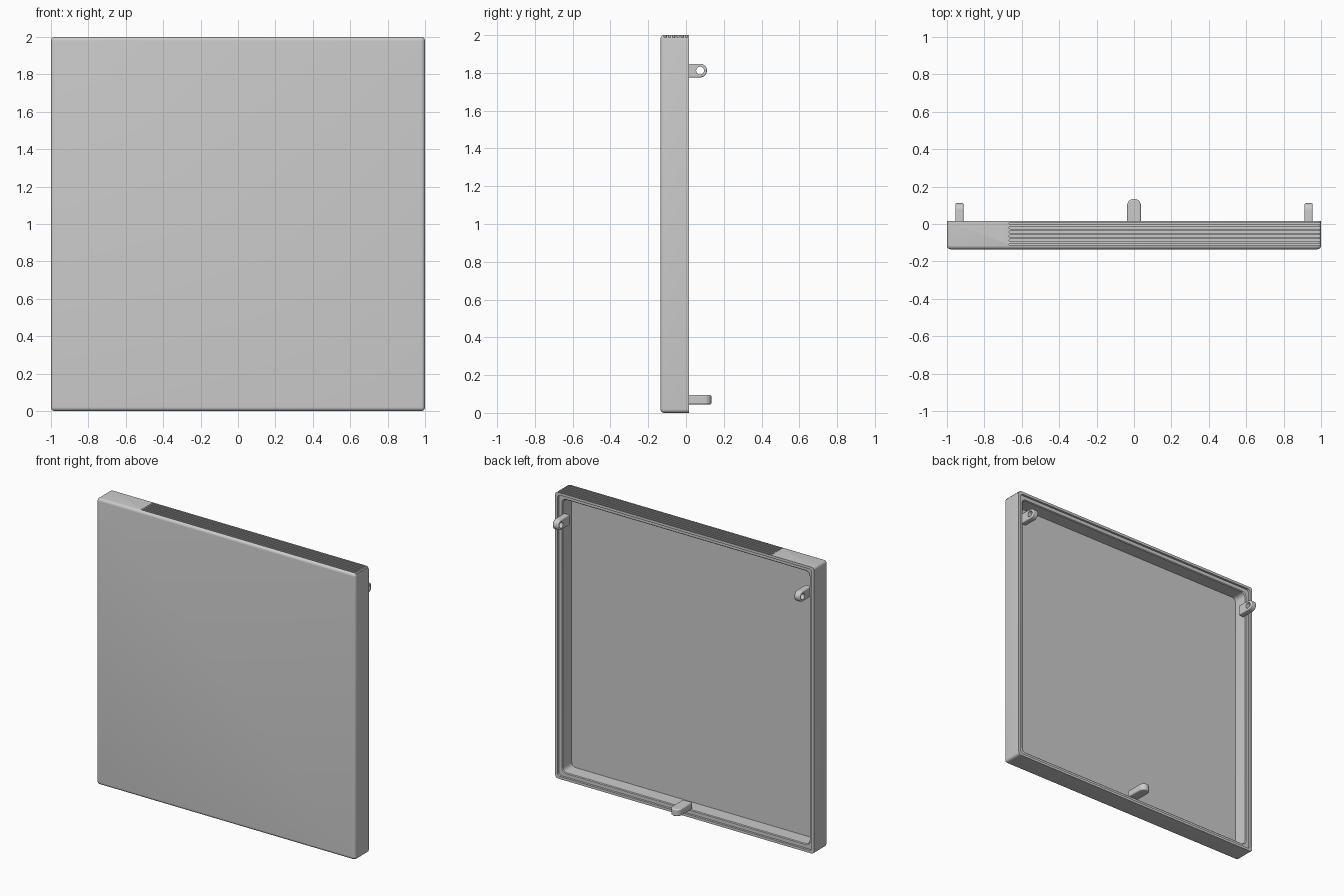
import bpy, bmesh
from math import sin, cos, pi
from mathutils import Vector

cube = bpy.data.objects.get("Cube")
if cube:
    bpy.data.objects.remove(cube, do_unlink=True)

FRONT, RIM, FLOOR = -0.135, 0.015, -0.1
WALL, ROUND = 0.047, 0.02


def finish(name, bm):
    bmesh.ops.recalc_face_normals(bm, faces=bm.faces)
    mesh = bpy.data.meshes.new(name)
    bm.to_mesh(mesh)
    bm.free()
    obj = bpy.data.objects.new(name, mesh)
    bpy.context.collection.objects.link(obj)
    return obj


def smooth(obj):
    bpy.ops.object.select_all(action='DESELECT')
    obj.select_set(True)
    bpy.context.view_layer.objects.active = obj
    bpy.ops.object.shade_smooth_by_angle(angle=pi / 6)


def arc(cx, cy, r, start, end, steps):
    angles = [start + (end - start) * i / steps for i in range(steps + 1)]
    return [(cx + r * cos(a), cy + r * sin(a)) for a in angles]


def rounded_square(inset, r):
    c = 1 - inset - r
    pts = []
    for k, (sx, sz) in enumerate([(1, 1), (-1, 1), (-1, -1), (1, -1)]):
        pts += arc(sx * c, 1 + sz * c, r, k * pi / 2, (k + 1) * pi / 2, 5)
    return pts


def add_prism(bm, points, offset):
    """Extrude a planar ring of 3D points along an offset."""
    face = bm.faces.new([bm.verts.new(p) for p in points])
    new = bmesh.ops.extrude_face_region(bm, geom=[face], use_keep_orig=True)
    moved = [v for v in new["geom"] if isinstance(v, bmesh.types.BMVert)]
    bmesh.ops.translate(bm, verts=moved, vec=Vector(offset))


def cut(obj, cutter):
    mod = obj.modifiers.new("Cut", 'BOOLEAN')
    mod.operation = 'DIFFERENCE'
    mod.solver = 'EXACT'
    mod.object = cutter
    cutter.hide_render = True
    cutter.hide_set(True)
    cutter.display_type = 'WIRE'


# Shallow tray: wall section as (inset, depth, corner radius)
section = [(ROUND - ROUND * sin(a), FRONT + ROUND - ROUND * cos(a),
            0.004 + 0.016 * sin(a)) for a in [i * pi / 10 for i in range(6)]]
section += [(0, RIM, ROUND), (0.018, RIM, 0.022), (0.018, 0, 0.022),
            (WALL - 0.005, 0, 0.03), (WALL, -0.005, 0.03),
            (WALL, FLOOR, 0.03)]
bm = bmesh.new()
rings = [[bm.verts.new((x, y, z)) for x, z in rounded_square(inset, r)]
         for inset, y, r in section]
for a, b in zip(rings, rings[1:]):
    for i in range(len(a)):
        j = (i + 1) % len(a)
        bm.faces.new((a[i], a[j], b[j], b[i]))
bm.faces.new(rings[0])
bm.faces.new(rings[-1])
tray = finish("tray_panel", bm)

# Grip grooves along the top edge, rounded at their closed end
bm = bmesh.new()
for i in range(6):
    y = -0.11 + i * 0.0225
    outline = arc(-0.662, y, 0.006, pi / 2, 3 * pi / 2, 6)
    outline += [(1.05, y - 0.006), (1.05, y + 0.006)]
    add_prism(bm, [(px, py, 1.988) for px, py in outline], (0, 0, 0.05))
cut(tray, finish("groove_cutter", bm))
smooth(tray)


def soften(obj, width):
    mod = obj.modifiers.new("Soft Edges", 'BEVEL')
    mod.width = width
    mod.segments = 3
    mod.limit_method = 'ANGLE'
    mod.angle_limit = pi / 4


# Pierced side lugs
ROOT, EYE_Y, EYE_Z, LUG_R = -0.02, 0.075, 1.812, 0.036
for side, label in ((1, "left"), (-1, "right")):
    bm = bmesh.new()
    outline = [(ROOT, EYE_Z - LUG_R)]
    outline += arc(EYE_Y, EYE_Z, LUG_R, -pi / 2, pi / 2, 16)
    outline.append((ROOT, EYE_Z + LUG_R))
    add_prism(bm, [(side * 0.912, y, z) for y, z in outline], (side * 0.043, 0, 0))
    lug = finish(label + "_lug", bm)
    soften(lug, 0.006)
    bm = bmesh.new()
    ring = arc(EYE_Y, EYE_Z, 0.021, 0, 2 * pi, 24)[:-1]
    add_prism(bm, [(side * 0.88, y, z) for y, z in ring], (side * 0.11, 0, 0))
    cut(lug, finish(label + "_eye_cutter", bm))
    smooth(lug)

# Solid bottom tab with a round end
bm = bmesh.new()
outline = [(0.037, ROOT)] + arc(0, 0.098, 0.037, 0, pi, 16) + [(-0.037, ROOT)]
add_prism(bm, [(x, y, 0.045) for x, y in outline], (0, 0, 0.049))
tab = finish("bottom_tab", bm)
soften(tab, 0.008)
smooth(tab)
